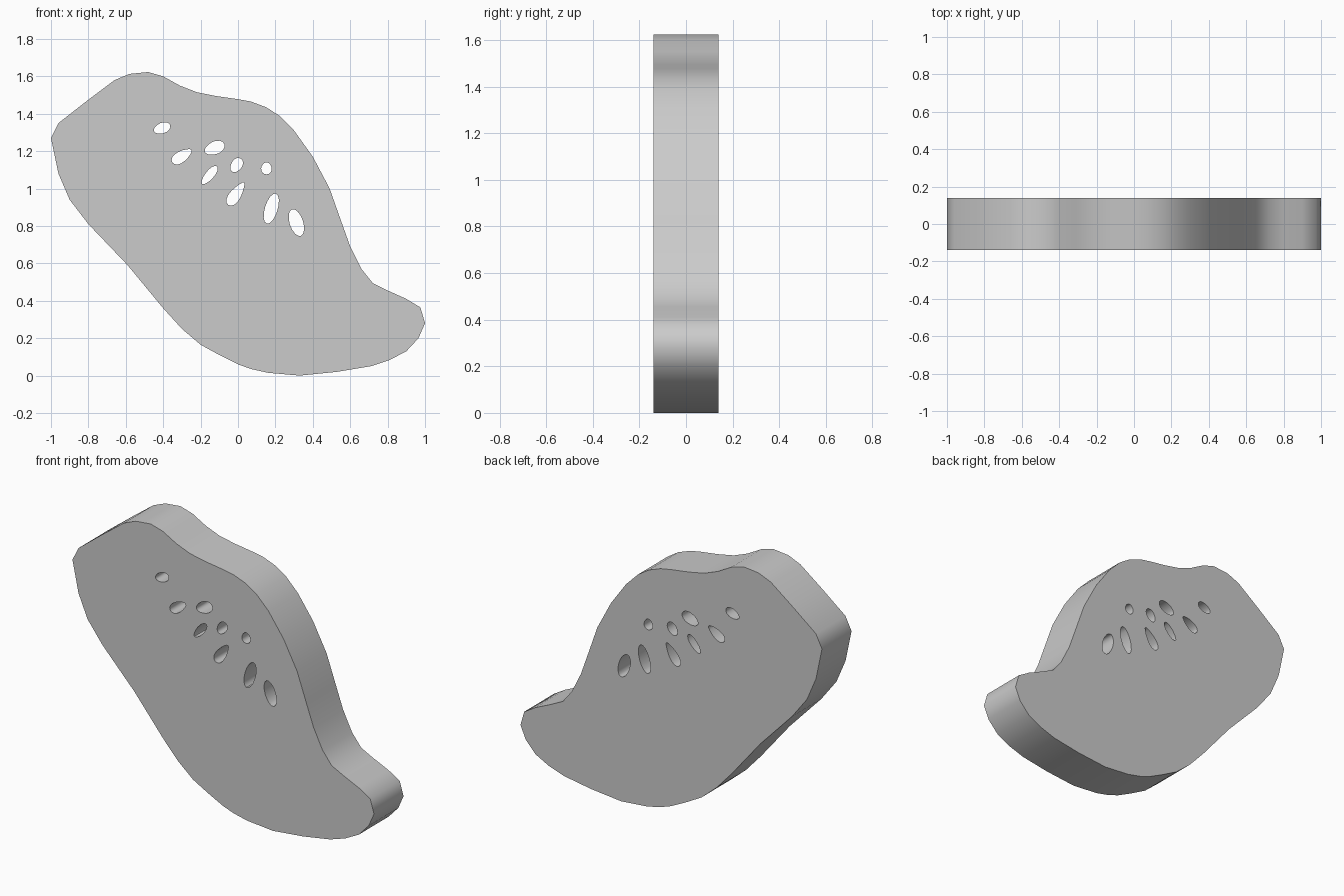
import bpy, bmesh
from math import sin, cos, pi, radians

if "Cube" in bpy.data.objects:
    bpy.data.objects.remove(bpy.data.objects["Cube"])

HALF_DEPTH = 0.14

# Outer silhouette (x, z), clockwise from the left tip
outline = [
    (-1, 1.27), (-.96, 1.35), (-.8, 1.475), (-.66, 1.58), (-.58, 1.613), (-.48, 1.623),
    (-.4, 1.6), (-.31, 1.55), (-.22, 1.515), (-.12, 1.495), (0, 1.478), (.07, 1.465),
    (.15, 1.435), (.22, 1.39), (.3, 1.31), (.4, 1.17), (.49, 1.0), (.55, .83),
    (.6, .69), (.66, .57), (.72, .495), (.8, .455), (.9, .41), (.975, .365),
    (1, .28), (.965, .2), (.9, .13), (.81, .083), (.71, .05), (.53, .02),
    (.33, 0), (.16, .015), (.07, .035), (0, .06), (-.1, .11), (-.2, .165),
    (-.3, .25), (-.4, .36), (-.59, .59), (-.8, .81), (-.9, .94), (-.96, 1.08)]

# Seed-shaped through holes: x, z, half length, half width, tilt, taper
seeds = [
    (-.406, 1.323, .046, .028, 20, .1), (-.3, 1.173, .061, .029, 33, -.3),
    (-.125, 1.217, .056, .034, 22, .1), (-.152, 1.072, .061, .023, 50, .1),
    (-.008, 1.125, .042, .029, 55, .1), (.152, 1.108, .032, .028, 90, -.1),
    (-.01, .972, .073, .029, 55, -.4), (.178, .893, .084, .034, 73, 0),
    (.312, .818, .075, .036, 108, 0)]


def seed_loop(x, z, a, b, tilt, taper, n=16):
    c, s = cos(radians(tilt)), sin(radians(tilt))
    pts = []
    for i in range(n):
        t = 2 * pi * i / n
        u, v = a * cos(t), b * sin(t) * (1 + taper * cos(t))
        pts.append((x + u * c - v * s, z + u * s + v * c))
    return pts


def extruded_profile(name, loops, half_depth):
    curve = bpy.data.curves.new(name + "_profile", 'CURVE')
    curve.dimensions, curve.fill_mode, curve.extrude = '2D', 'BOTH', half_depth
    for loop in loops:
        spline = curve.splines.new('POLY')
        spline.points.add(len(loop) - 1)
        for p, (x, z) in zip(spline.points, loop):
            p.co = (x, z, 0, 1)
        spline.use_cyclic_u = True
    obj = bpy.data.objects.new(name, curve)
    bpy.context.collection.objects.link(obj)
    obj.rotation_euler.x = pi / 2
    bpy.context.view_layer.objects.active = obj
    obj.select_set(True)
    bpy.ops.object.convert(target='MESH')
    obj = bpy.context.object
    # Weld caps to the rim
    bm = bmesh.new()
    bm.from_mesh(obj.data)
    bmesh.ops.remove_doubles(bm, verts=bm.verts, dist=1e-4)
    bmesh.ops.recalc_face_normals(bm, faces=bm.faces)
    bm.to_mesh(obj.data)
    bm.free()
    bpy.ops.object.shade_smooth_by_angle(angle=radians(50))
    return obj


# Curved slab with seed holes
extruded_profile("slice_body", [outline] + [seed_loop(*s) for s in seeds], HALF_DEPTH)
